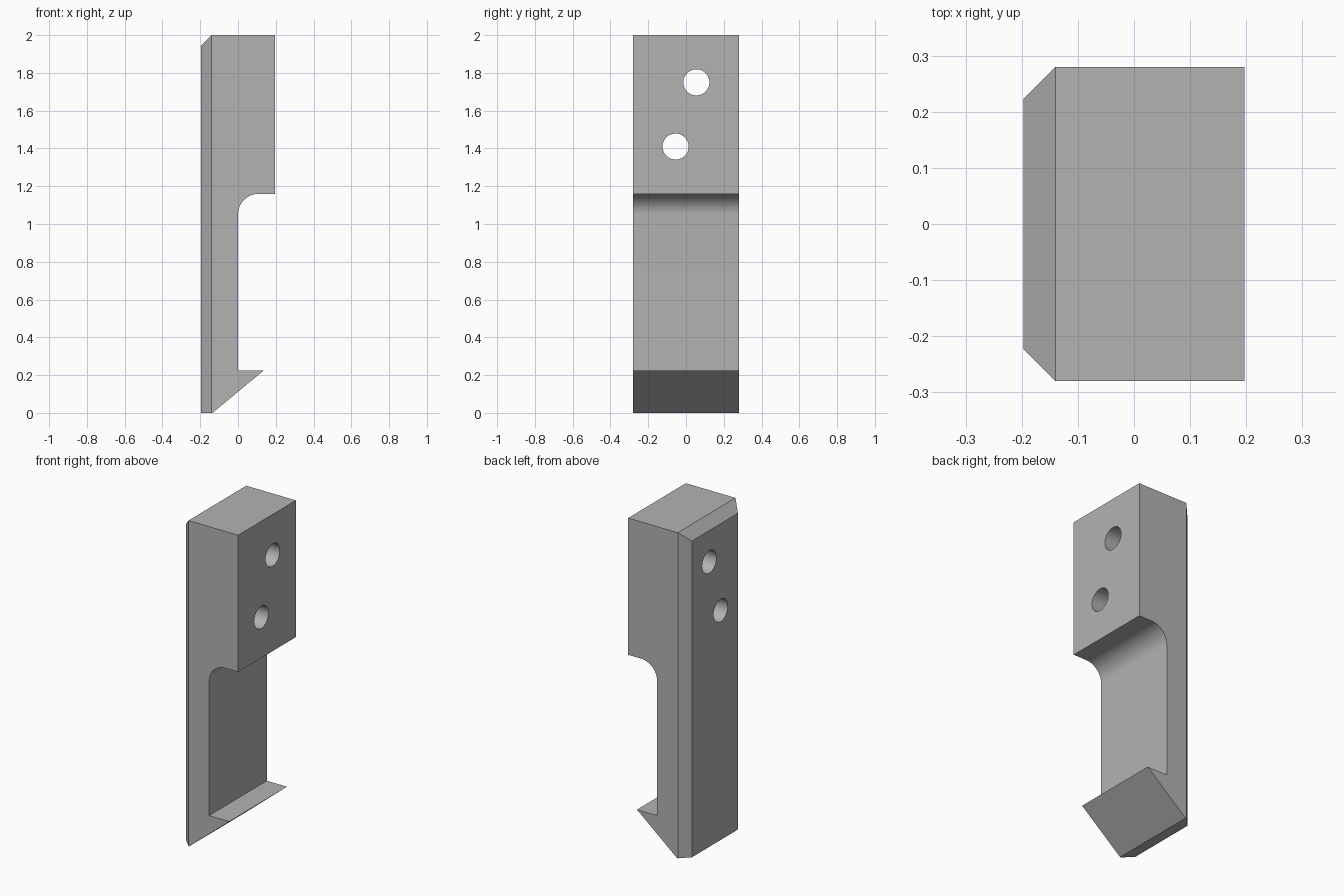
import bpy, bmesh, math
from mathutils import Vector

cube = bpy.data.objects.get("Cube")
if cube:
    bpy.data.objects.remove(cube, do_unlink=True)

HALF_X, HALF_Y, HEIGHT, CHAMFER = 0.197, 0.28, 2.0, 0.057

grey = bpy.data.materials.new("plain grey")
grey.use_nodes = True
colour = (0.45, 0.45, 0.45, 1)
grey.diffuse_color = colour
grey.node_tree.nodes["Principled BSDF"].inputs["Base Color"].default_value = colour

# Side profile (x, z): hook, slim arm, rounded inner corner, thick head
radius, step_z = 0.11, 1.16
profile = [(-HALF_X, 0), (-0.135, 0), (0.137, 0.225), (0, 0.225)]
for i in range(17):
    a = math.pi - i * math.pi / 32
    profile.append((radius + radius * math.cos(a),
                    step_z - radius + radius * math.sin(a)))
profile += [(HALF_X, step_z), (HALF_X, HEIGHT), (-HALF_X, HEIGHT)]

# Extrude the profile across the width
bm = bmesh.new()
face = bm.faces.new([bm.verts.new((x, -HALF_Y, z)) for x, z in profile])
ext = bmesh.ops.extrude_face_region(bm, geom=[face])
bmesh.ops.translate(bm, vec=(0, 2 * HALF_Y, 0),
                    verts=[v for v in ext["geom"] if isinstance(v, bmesh.types.BMVert)])

# Bevel the two long edges and the top edge of the flat outer side
inner = -HALF_X + CHAMFER
for point, normal in (((inner, HALF_Y, 0), (-1, 1, 0)),
                      ((inner, -HALF_Y, 0), (-1, -1, 0)),
                      ((inner, 0, HEIGHT), (-1, 0, 1))):
    geom = bm.verts[:] + bm.edges[:] + bm.faces[:]
    cut = bmesh.ops.bisect_plane(bm, geom=geom, plane_co=point, dist=1e-5,
                                 plane_no=Vector(normal).normalized(), clear_outer=True)
    edges = [e for e in bm.edges if e.is_boundary]
    bmesh.ops.holes_fill(bm, edges=edges, sides=0)
bmesh.ops.recalc_face_normals(bm, faces=bm.faces[:])

mesh = bpy.data.meshes.new("clip_body")
bm.to_mesh(mesh)
bm.free()
body = bpy.data.objects.new("clip_body", mesh)
bpy.context.collection.objects.link(body)
mesh.materials.append(grey)

# Two staggered through holes in the head
for name, y, z in (("upper_hole_cutter", 0.055, 1.75), ("lower_hole_cutter", -0.055, 1.41)):
    bpy.ops.mesh.primitive_cylinder_add(vertices=48, radius=0.069, depth=1,
                                        location=(0, y, z), rotation=(0, math.pi / 2, 0))
    cutter = bpy.context.object
    cutter.name = name
    cutter.hide_render = True
    cutter.data.materials.append(grey)
    bpy.ops.object.select_all(action="DESELECT")
    body.select_set(True)
    bpy.context.view_layer.objects.active = body
    mod = body.modifiers.new("hole", "BOOLEAN")
    mod.operation, mod.solver, mod.object = "DIFFERENCE", "EXACT", cutter
    bpy.ops.object.modifier_apply(modifier=mod.name)
    bpy.data.objects.remove(cutter, do_unlink=True)

bpy.ops.object.shade_smooth_by_angle(angle=math.radians(30))
